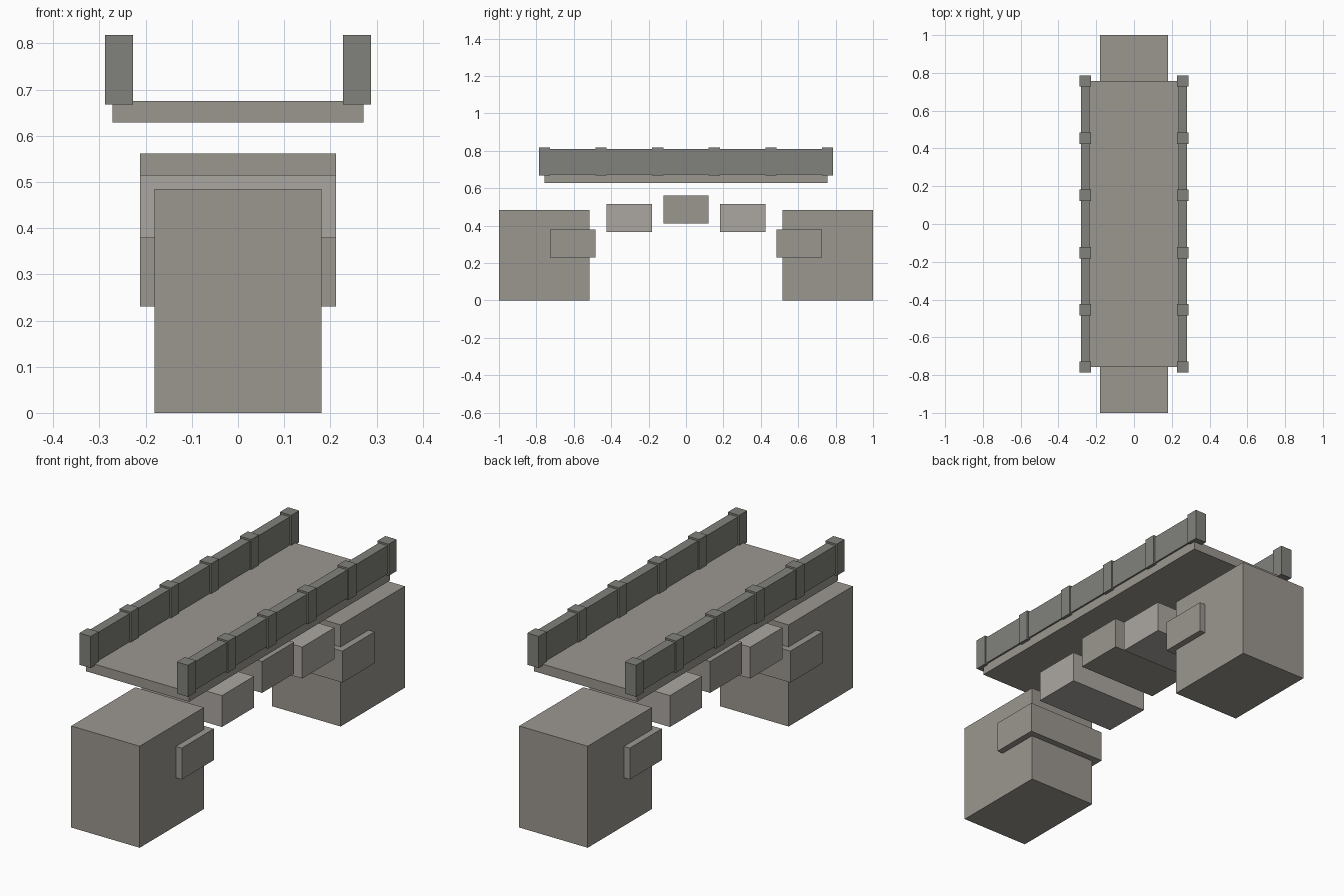
import bpy

if "Cube" in bpy.data.objects:
    bpy.data.objects.remove(bpy.data.objects["Cube"])


def material(name, rgb):
    m = bpy.data.materials.new(name)
    m.diffuse_color = (*rgb, 1.0)
    m.use_nodes = True
    m.node_tree.nodes["Principled BSDF"].inputs["Base Color"].default_value = m.diffuse_color
    return m


stone = material("stone", (0.33, 0.31, 0.28))
light_stone = material("light_stone", (0.41, 0.39, 0.36))
dark_stone = material("dark_stone", (0.22, 0.22, 0.20))


def box(name, center, size, mat):
    bpy.ops.mesh.primitive_cube_add(size=1, location=center)
    ob = bpy.context.object
    ob.name = name
    ob.scale = size
    bpy.ops.object.transform_apply(location=False, rotation=False, scale=True)
    ob.data.materials.append(mat)
    return ob


# Abutments at both ends
for s in (-1, 1):
    box("abutment", (0, s * 0.758, 0.2425), (0.362, 0.484, 0.485), stone)

# Stepped arch stones: (y, z, material)
box("keystone", (0, 0, 0.487), (0.424, 0.242, 0.15), stone)
for y, z, mat in ((0.303, 0.440, light_stone), (0.606, 0.305, stone)):
    for s in (-1, 1):
        box("arch_stone", (0, s * y, z), (0.424, 0.242, 0.15), mat)

# Deck slab
box("deck", (0, 0, 0.652), (0.544, 1.515, 0.046), stone)

# Parapet walls with six evenly spaced posts each
for s in (-1, 1):
    box("parapet_wall", (s * 0.2575, 0, 0.742), (0.046, 1.515, 0.136), dark_stone)
    for i in range(6):
        y = -0.757 + i * 1.514 / 5
        box("parapet_post", (s * 0.2575, y, 0.743), (0.06, 0.06, 0.151), dark_stone)
